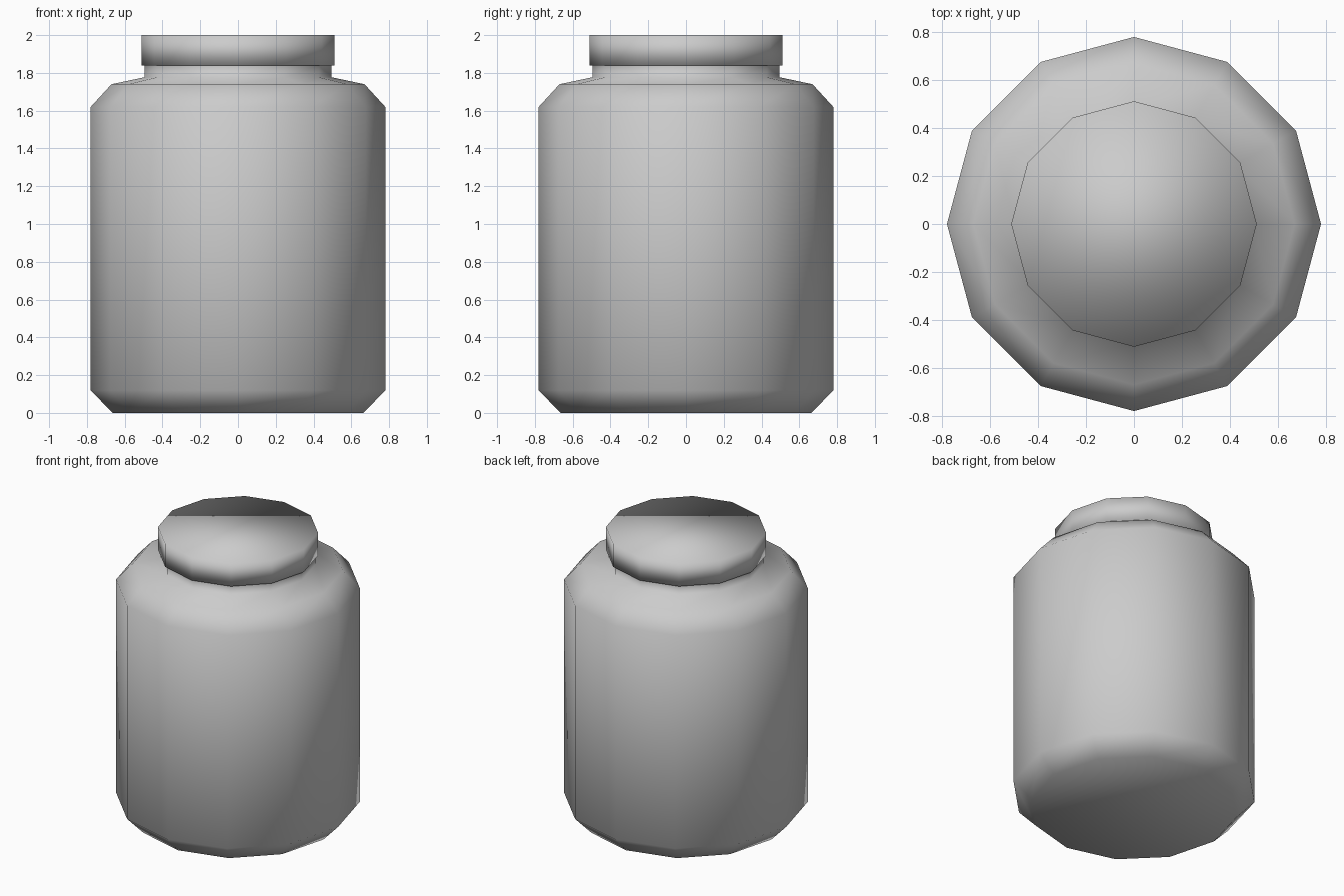
import bpy, bmesh
from math import cos, sin, tau

if "Cube" in bpy.data.objects:
    bpy.data.objects.remove(bpy.data.objects["Cube"])

SIDES = 12


def lathe(name, profile, cap_bottom=True, cap_top=True):
    """Revolve (radius, height) points into a smooth-shaded 12-sided solid."""
    bm = bmesh.new()
    rings = [[bm.verts.new((r * cos(tau * i / SIDES), r * sin(tau * i / SIDES), z))
              for i in range(SIDES)] for r, z in profile]
    for low, high in zip(rings, rings[1:]):
        for i in range(SIDES):
            j = (i + 1) % SIDES
            bm.faces.new((low[i], low[j], high[j], high[i]))
    if cap_bottom:
        bm.faces.new(rings[0][::-1])
    if cap_top:
        bm.faces.new(rings[-1])
    for face in bm.faces:
        face.smooth = True
    mesh = bpy.data.meshes.new(name)
    bm.to_mesh(mesh)
    bm.free()
    obj = bpy.data.objects.new(name, mesh)
    bpy.context.collection.objects.link(obj)
    return obj


# Jar body: chamfered base and shoulder, then a short neck running up to the lid
lathe("jar_body", [(0.665, 0), (0.78, 0.12), (0.78, 1.62), (0.67, 1.74),
                   (0.495, 1.777), (0.495, 1.84)], cap_top=False)

# Lid: flat disc slightly wider than the neck
lathe("lid", [(0.512, 1.84), (0.512, 2.0)])
